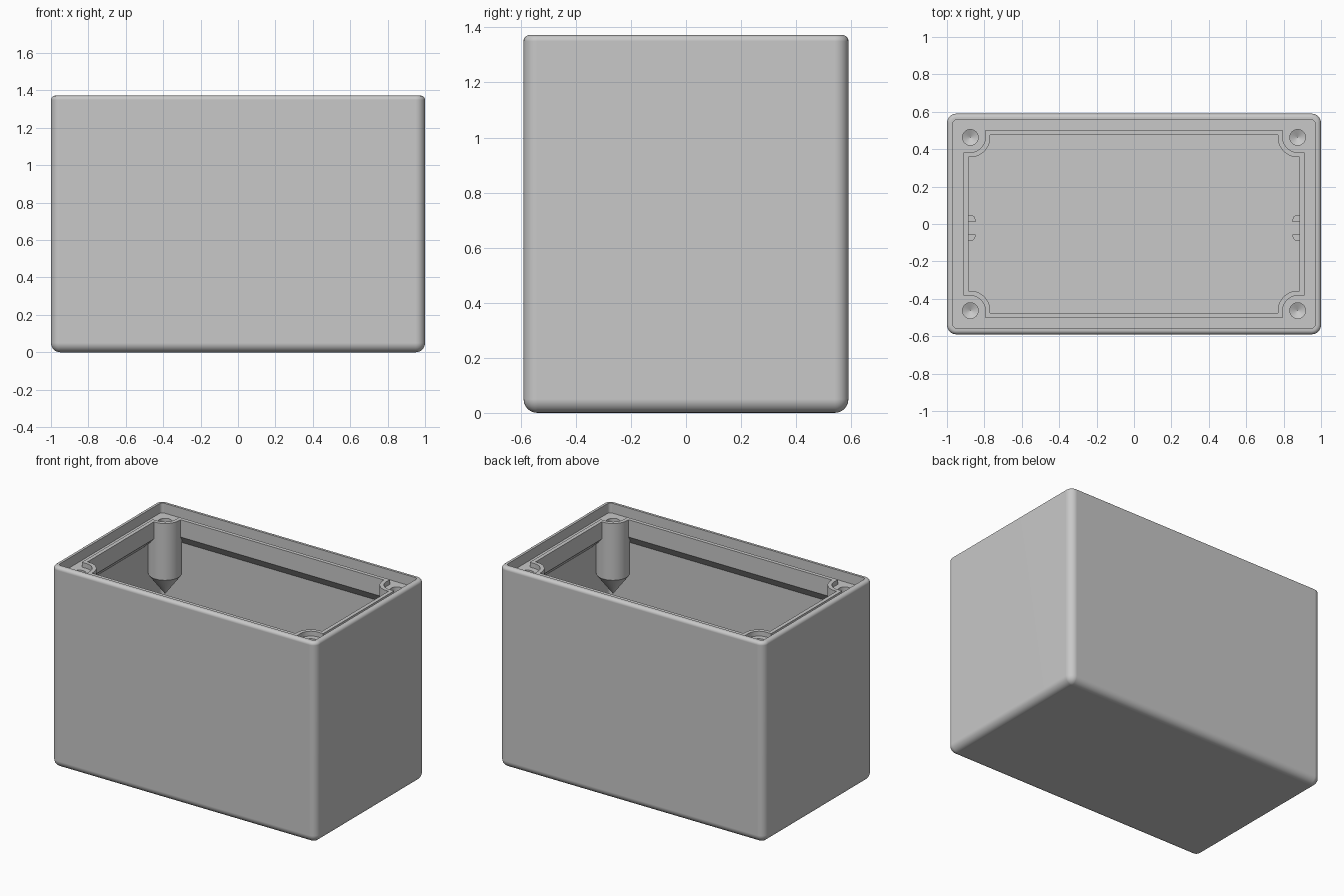
import bpy, bmesh, math

if "Cube" in bpy.data.objects:
    bpy.data.objects.remove(bpy.data.objects["Cube"])

HX, HY, H = 1.0, 0.59, 1.372        # outer half sizes and height
IX, IY, FLOOR = 0.968, 0.557, 0.035  # inner half sizes and floor level
BX, BY = 0.875, 0.463               # screw boss centre
LEDGE, LIP = 1.305, 1.338
HOLE_R = 0.042

grey = bpy.data.materials.new("light grey plastic")
grey.diffuse_color = (0.58, 0.58, 0.58, 1)
grey.use_nodes = True
grey.node_tree.nodes["Principled BSDF"].inputs["Base Color"].default_value = grey.diffuse_color


def finish(bm, name):
    bmesh.ops.recalc_face_normals(bm, faces=bm.faces)
    me = bpy.data.meshes.new(name)
    bm.to_mesh(me)
    bm.free()
    ob = bpy.data.objects.new(name, me)
    bpy.context.collection.objects.link(ob)
    me.materials.append(grey)
    return ob


def smooth(ob):
    bpy.ops.object.select_all(action='DESELECT')
    ob.select_set(True)
    bpy.context.view_layer.objects.active = ob
    bpy.ops.object.shade_smooth_by_angle(angle=math.radians(35))
    mod = ob.modifiers.new("weighted normals", 'WEIGHTED_NORMAL')
    mod.keep_sharp = True


def loft(rings, name, closed=False):
    """Skin a list of equal-length point rings, capped or joined end to end."""
    bm = bmesh.new()
    loops = [[bm.verts.new(p) for p in ring] for ring in rings]
    pairs = list(zip(loops, loops[1:]))
    if closed:
        pairs.append((loops[-1], loops[0]))
    else:
        bm.faces.new(loops[0])
        bm.faces.new(loops[-1])
    n = len(loops[0])
    for a, b in pairs:
        for i in range(n):
            j = (i + 1) % n
            bm.faces.new((a[i], a[j], b[j], b[i]))
    bmesh.ops.remove_doubles(bm, verts=bm.verts, dist=1e-5)
    bmesh.ops.dissolve_degenerate(bm, edges=bm.edges, dist=1e-5)
    return finish(bm, name)


def four_corners(quadrant, z):
    """Mirror one quadrant of outline points into a full counter-clockwise loop."""
    q, r = quadrant, quadrant[::-1]
    return ([(x, y, z) for x, y in q] + [(-x, y, z) for x, y in r] +
            [(-x, -y, z) for x, y in q] + [(x, -y, z) for x, y in r])


def rounded(hx, hy, r, z, steps=6):
    angles = [math.pi / 2 * i / steps for i in range(steps + 1)]
    return four_corners([(hx - r + r * math.cos(a), hy - r + r * math.sin(a))
                         for a in angles], z)


ARC = 10


def notched(hx, hy, r, z):
    """Rectangle whose corners step in around the screw bosses."""
    arc = [(BX + r * math.cos(a), BY + r * math.sin(a)) for a in
           (math.radians(270 - 90 * i / ARC) for i in range(ARC + 1))]
    return four_corners([(hx, BY - r)] + arc + [(BX - r, hy)], z)


def plain(hx, hy, r, z):
    """Plain rectangle with the same point count as the notched outline."""
    return four_corners([(hx, BY - r)] + [(hx, hy)] * (ARC + 1) + [(BX - r, hy)], z)


# Shell: rounded outside, thin rim, straight inside wall, floor
R, T, N = 0.05, 0.022, 6
rings = []
for i in range(N + 1):
    a = math.pi / 2 * i / N
    d = R * (1 - math.sin(a))
    rings.append(rounded(HX - d, HY - d, max(R - d, 0.002), R * (1 - math.cos(a))))
for i in range(N + 1):
    a = math.pi / 2 * i / N
    d = T * (1 - math.cos(a))
    rings.append(rounded(HX - d, HY - d, R - d, H - T + T * math.sin(a)))
rings += [rounded(IX, IY, 0.02, H), rounded(IX, IY, 0.02, FLOOR)]
smooth(loft(rings, "box_shell"))

# Inner ledge with raised sealing lip and sloped underside
OX, OY = IX + 0.01, IY + 0.01
ledge = loft([
    plain(OX, OY, 0.08, LEDGE),
    notched(0.912, 0.503, 0.08, LEDGE),
    notched(0.912, 0.503, 0.08, LIP),
    notched(0.886, 0.477, 0.106, LIP),
    notched(0.886, 0.477, 0.106, 1.22),
    plain(OX, OY, 0.106, 1.13),
], "lid_ledge", closed=True)

# Screw holes through the ledge
bm = bmesh.new()
for sx in (-1, 1):
    for sy in (-1, 1):
        res = bmesh.ops.create_cone(bm, cap_ends=True, segments=32, radius1=HOLE_R,
                                    radius2=HOLE_R, depth=0.6)
        bmesh.ops.translate(bm, verts=res["verts"], vec=(sx * BX, sy * BY, 1.2))
cutter = finish(bm, "hole_cutter")
cutter.hide_render = True
cut = ledge.modifiers.new("holes", 'BOOLEAN')
cut.object = cutter
cut.operation = 'DIFFERENCE'
cut.solver = 'EXACT'
bpy.context.view_layer.objects.active = ledge
bpy.ops.object.modifier_apply(modifier="holes")
bpy.data.objects.remove(cutter)
smooth(ledge)

# Screw bosses: hollow cylinders with pointed lower ends
PROFILE = [(0.0005, 0.81), (0.105, 0.95), (0.105, 1.30), (HOLE_R, 1.30),
           (HOLE_R, 0.97), (0.0005, 0.95)]
for sx, side in ((-1, "left"), (1, "right")):
    for sy, end in ((-1, "front"), (1, "back")):
        rings = [[(sx * BX + r * math.cos(k * math.tau / 32),
                   sy * BY + r * math.sin(k * math.tau / 32), z) for k in range(32)]
                 for r, z in PROFILE]
        smooth(loft(rings, f"screw_boss_{end}_{side}"))

# Paired board guide ribs on the end walls
for sx, side in ((-1, "left"), (1, "right")):
    for inner, outer, tag in ((0.012, 0.048, "back"), (-0.056, -0.09, "front")):
        w = outer - inner
        outline = [(0.975, inner), (0.848, inner)]
        for i in range(6):
            a = math.pi / 2 * i / 5
            outline.append((0.873 - 0.025 * math.cos(a),
                            outer - w * 0.7 * (1 - math.sin(a))))
        outline.append((0.975, outer))
        rings = [[(sx * x, y, z) for x, y in outline] for z in (FLOOR - 0.01, 0.7)]
        smooth(loft(rings, f"guide_rib_{tag}_{side}"))
